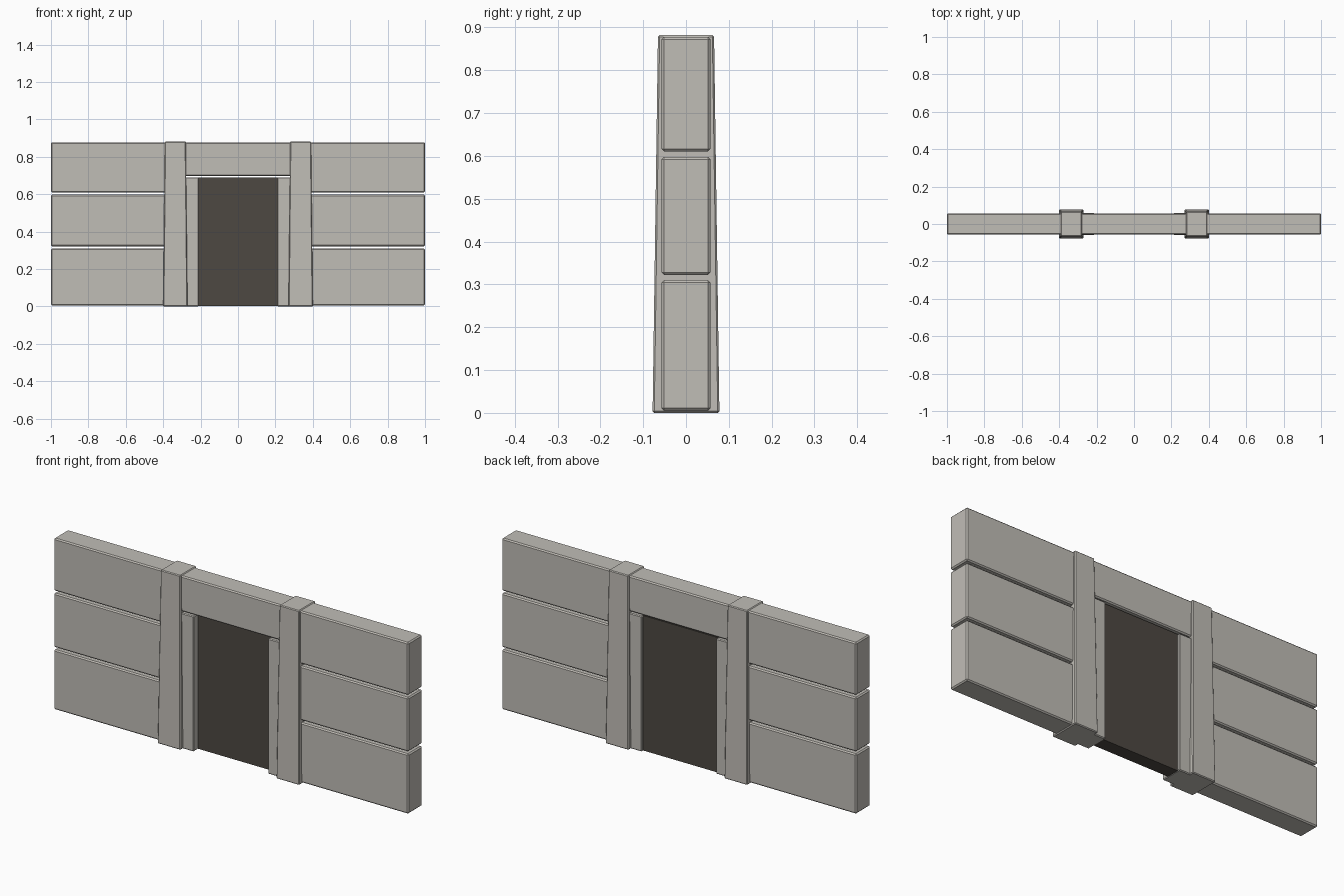
import bpy
import bmesh

cube = bpy.data.objects.get("Cube")
if cube:
    bpy.data.objects.remove(cube)


def material(name, rgb):
    m = bpy.data.materials.new(name)
    m.use_nodes = True
    m.diffuse_color = (*rgb, 1)
    bsdf = next(n for n in m.node_tree.nodes if n.type == 'BSDF_PRINCIPLED')
    bsdf.inputs["Base Color"].default_value = (*rgb, 1)
    return m


STONE = material("warm grey stone", (0.53, 0.51, 0.47))
DARK = material("dark brown grey", (0.075, 0.066, 0.055))


def block(name, x, y, z, mat, bevel=0.0, top=(1, 1)):
    """Bevelled box between (min, max) ranges; top scales the upper face."""
    bm = bmesh.new()
    bmesh.ops.create_cube(bm, size=1)
    for v in bm.verts:
        taper = top if v.co.z > 0 else (1, 1)
        v.co.x = sum(x) / 2 + v.co.x * (x[1] - x[0]) * taper[0]
        v.co.y = sum(y) / 2 + v.co.y * (y[1] - y[0]) * taper[1]
        v.co.z = sum(z) / 2 + v.co.z * (z[1] - z[0])
    if bevel:
        bmesh.ops.bevel(bm, geom=bm.edges[:], offset=bevel, segments=1,
                        affect='EDGES', profile=0.5)
    bmesh.ops.recalc_face_normals(bm, faces=bm.faces[:])
    mesh = bpy.data.meshes.new(name)
    bm.to_mesh(mesh)
    bm.free()
    mesh.materials.append(mat)
    obj = bpy.data.objects.new(name, mesh)
    bpy.context.collection.objects.link(obj)
    return obj


def mirrored(s, a, b):
    return tuple(sorted((s * a, s * b)))


WALL = (-0.057, 0.057)
COURSES = [("lower", (0.005, 0.31)), ("middle", (0.322, 0.598)),
           ("upper", (0.61, 0.878))]

for side, s in (("left", 1), ("right", -1)):
    # Stacked wall slabs with open joints between them
    for course, z in COURSES:
        block(f"{side}_{course}_slab", mirrored(s, 0.33, 1.0), WALL, z,
              STONE, 0.006)
    # Tapered pillar and the door jamb beside it
    block(f"{side}_pillar", mirrored(s, 0.27, 0.40), (-0.078, 0.078),
          (0, 0.882), STONE, 0.004, top=(0.86, 0.84))
    block(f"{side}_door_jamb", mirrored(s, 0.21, 0.30), (-0.058, 0.058),
          (0, 0.69), STONE, 0.004)

# Lintel over the doorway
block("lintel", (-0.31, 0.31), WALL, (0.697, 0.878), STONE, 0.006)

# Recessed door panel
block("door_panel", (-0.215, 0.215), (-0.022, 0.045), (0.002, 0.69), DARK)
